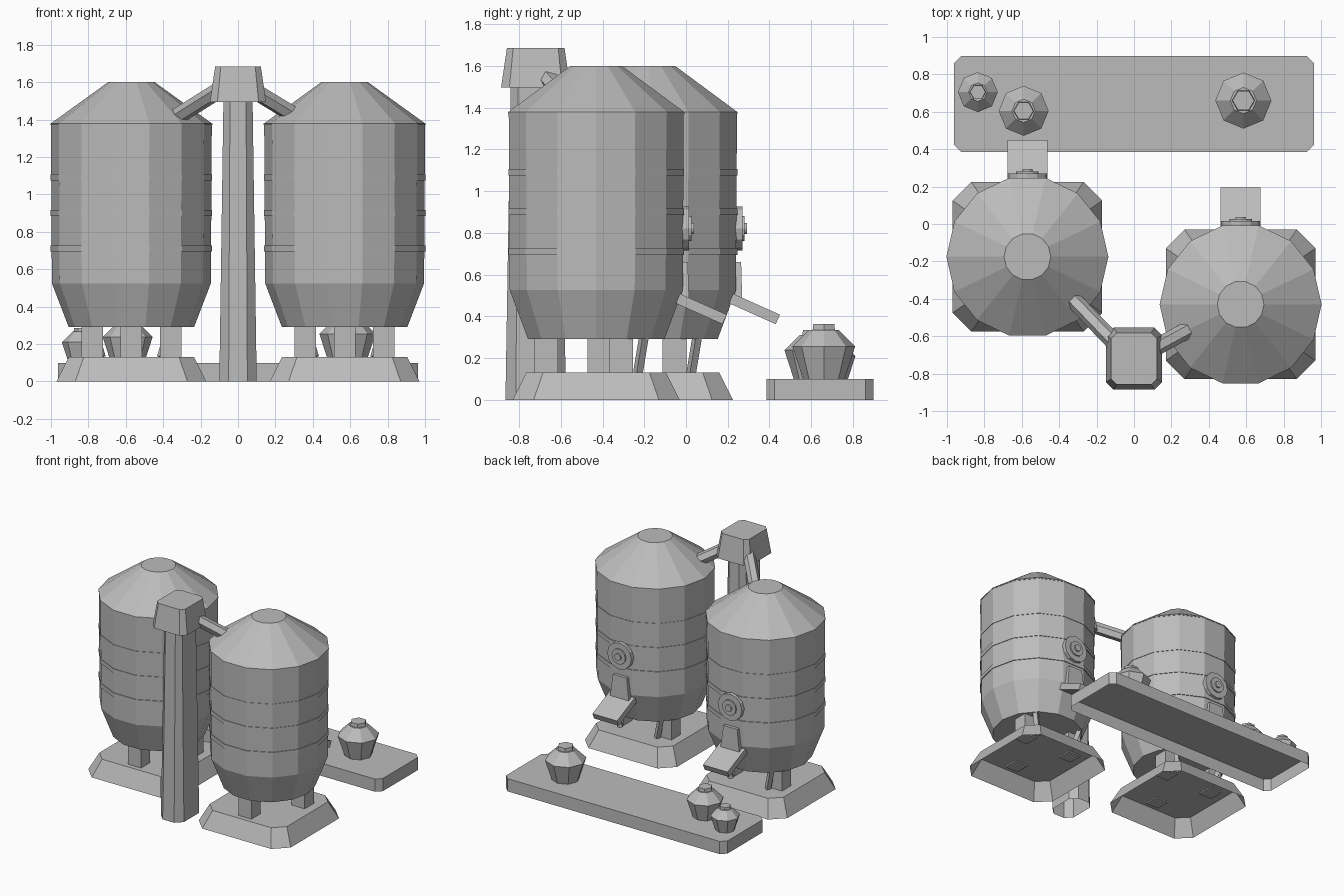
import bpy, bmesh
from math import cos, sin, pi
from mathutils import Vector, Matrix

if "Cube" in bpy.data.objects:
    bpy.data.objects.remove(bpy.data.objects["Cube"])

grey = bpy.data.materials.new("plain grey")
grey.use_nodes = True
grey.diffuse_color = (0.5, 0.5, 0.5, 1)
grey.node_tree.nodes["Principled BSDF"].inputs["Base Color"].default_value = (0.5, 0.5, 0.5, 1)


def ngon(r, sides):
    return [(r * cos(2 * pi * i / sides), r * sin(2 * pi * i / sides)) for i in range(sides)]


def chamfered(hx, hy, c):
    return [(hx, -hy + c), (hx, hy - c), (hx - c, hy), (-hx + c, hy),
            (-hx, hy - c), (-hx, -hy + c), (-hx + c, -hy), (hx - c, -hy)]


def loft(name, sections, matrix, bottom=True, top=True):
    """Skin a stack of (outline, height) sections, placed by a matrix."""
    bm = bmesh.new()
    rings = [[bm.verts.new(matrix @ Vector((x, y, z))) for x, y in outline]
             for outline, z in sections]
    n = len(rings[0])
    for a, b in zip(rings, rings[1:]):
        for i in range(n):
            j = (i + 1) % n
            bm.faces.new((a[i], a[j], b[j], b[i]))
    if bottom:
        bm.faces.new(rings[0][::-1])
    if top:
        bm.faces.new(rings[-1])
    mesh = bpy.data.meshes.new(name)
    bm.to_mesh(mesh)
    bm.free()
    mesh.materials.append(grey)
    obj = bpy.data.objects.new(name, mesh)
    bpy.context.scene.collection.objects.link(obj)
    return obj


def at(x, y, z=0):
    return Matrix.Translation((x, y, z))


def lathe(name, profile, sides, matrix):
    return loft(name, [(ngon(r, sides), z) for r, z in profile], matrix)


def rect(hx, hy):
    return [(hx, -hy), (hx, hy), (-hx, hy), (-hx, -hy)]


def beam(name, start, end, outline):
    start, end = Vector(start), Vector(end)
    turn = (end - start).to_track_quat('Z', 'Y').to_matrix().to_4x4()
    length = (end - start).length
    return loft(name, [(outline, 0), (outline, length)], Matrix.Translation(start) @ turn)


def silo(side, x, y):
    sides = 14
    # Flared foundation, hollow underneath
    loft(side + "_foundation", [(chamfered(.40, .40, .10), 0), (chamfered(.335, .335, .08), .13)],
         at(x, y), bottom=False)
    # Tank with hopper bottom and conical roof
    lathe(side + "_tank", [(.335, .29), (.425, .525), (.43, 1.37)], sides, at(x, y))
    lathe(side + "_roof", [(.433, 1.37), (.433, 1.378), (.125, 1.6)], sides, at(x, y))
    for z in (.71, .90, 1.09):
        lathe(side + "_band", [(.432, z - .016), (.432, z + .016)], sides, at(x, y))
    # Tripod legs and rear braces
    for dx, dy in ((0, -.24), (.21, .12), (-.21, .12)):
        loft(side + "_leg", [(rect(.057, .057), .12), (rect(.057, .057), .34)], at(x + dx, y + dy))
    for s in (-1, 1):
        beam(side + "_brace", (x + s * .16, y + .20, .13), (x + s * .23, y + .24, .37),
             rect(.017, .017))
    # Round hatch on the back
    back = y + .42
    face = at(x, back, .82) @ Matrix.Rotation(-pi / 2, 4, 'X')
    for r, depth in ((.105, .025), (.06, .036), (.027, .048)):
        lathe(side + "_hatch", [(r, -.01), (r, depth)], 12, face)
    # Outlet plate and sloping chute
    loft(side + "_outlet", [(rect(.085, .02), .46), (rect(.06, .014), .66)], at(x, back + .005))
    beam(side + "_chute", (x, back - .04, .49), (x, back + .195, .385), rect(.107, .025))


silo("right_silo", -.57, -.175)
silo("left_silo", .57, -.43)

# Elevator tower with flared head
loft("elevator_tower", [(chamfered(.10, .145, .05), 0), (chamfered(.078, .12, .035), 1.5)],
     at(0, -.72), bottom=False)
loft("elevator_head", [(chamfered(.15, .166, .04), 1.495), (chamfered(.122, .138, .03), 1.685)],
     at(0, -.72))

# Feed pipes from the head to each roof
beam("right_feed_pipe", (-.08, -.66, 1.57), (-.32, -.41, 1.42), ngon(.045, 6))
beam("left_feed_pipe", (.06, -.69, 1.57), (.29, -.565, 1.43), ngon(.045, 6))

# Loading platform, hollow underneath
platform = chamfered(.963, .257, .04)
loft("platform", [(platform, 0), (platform, .1)], at(0, .642), bottom=False)

# Sacks with tied tops
for x, y, s in ((-.835, .705, .71), (-.59, .605, .89), (.585, .66, 1)):
    place = at(x, y, .1) @ Matrix.Scale(s, 4)
    lathe("sack", [(.10, 0), (.15, .155), (.07, .235)], 8, place)
    lathe("sack_tie", [(.062, .23), (.058, .262)], 6, place)
